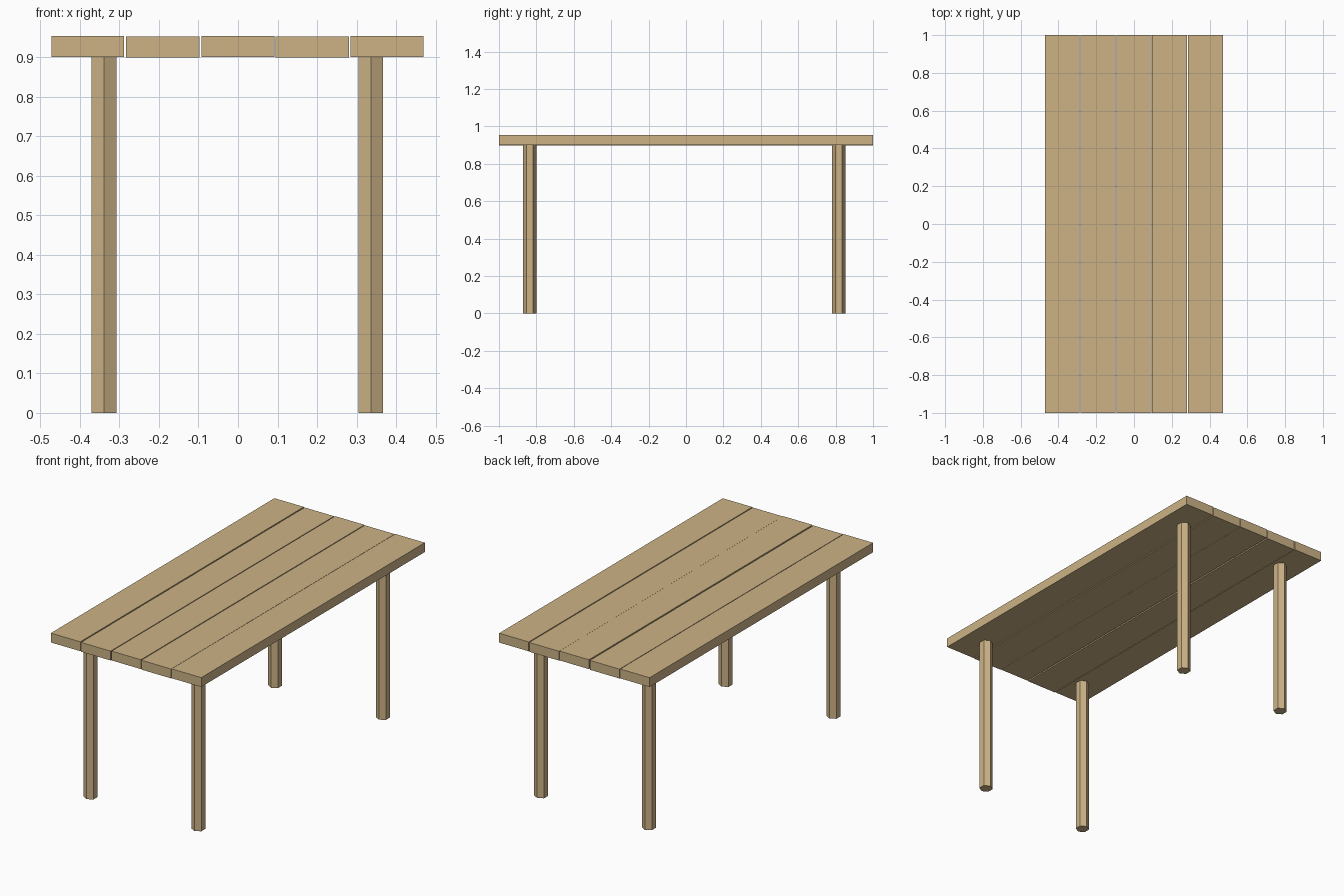
import bpy
import math

if "Cube" in bpy.data.objects:
    bpy.data.objects.remove(bpy.data.objects["Cube"])

wood = bpy.data.materials.new("light_wood")
wood.diffuse_color = (0.61, 0.45, 0.24, 1)
wood.use_nodes = True
wood.node_tree.nodes["Principled BSDF"].inputs["Base Color"].default_value = wood.diffuse_color


def finish(name):
    ob = bpy.context.object
    ob.name = name
    ob.data.materials.append(wood)
    bpy.ops.object.transform_apply(location=False, rotation=True, scale=True)


# Table top: five long planks with narrow gaps and slightly uneven heights
planks = [(-0.472, -0.288, 0.901), (-0.283, -0.098, 0.899), (-0.092, 0.092, 0.901),
          (0.095, 0.281, 0.899), (0.285, 0.470, 0.901)]
for i, (x0, x1, z0) in enumerate(planks):
    bpy.ops.mesh.primitive_cube_add(size=1, location=((x0 + x1) / 2, 0, z0 + 0.0265))
    bpy.context.object.scale = (x1 - x0, 2.0, 0.053)
    finish(f"plank_{i + 1}")

# Hexagonal legs, one corner edge facing the front
for side, x in (("left", -0.339), ("right", 0.336)):
    for end, y in (("front", -0.835), ("back", 0.816)):
        bpy.ops.mesh.primitive_cylinder_add(vertices=6, radius=0.036, depth=0.902,
                                            location=(x, y, 0.451))
        finish(f"{end}_{side}_leg")
